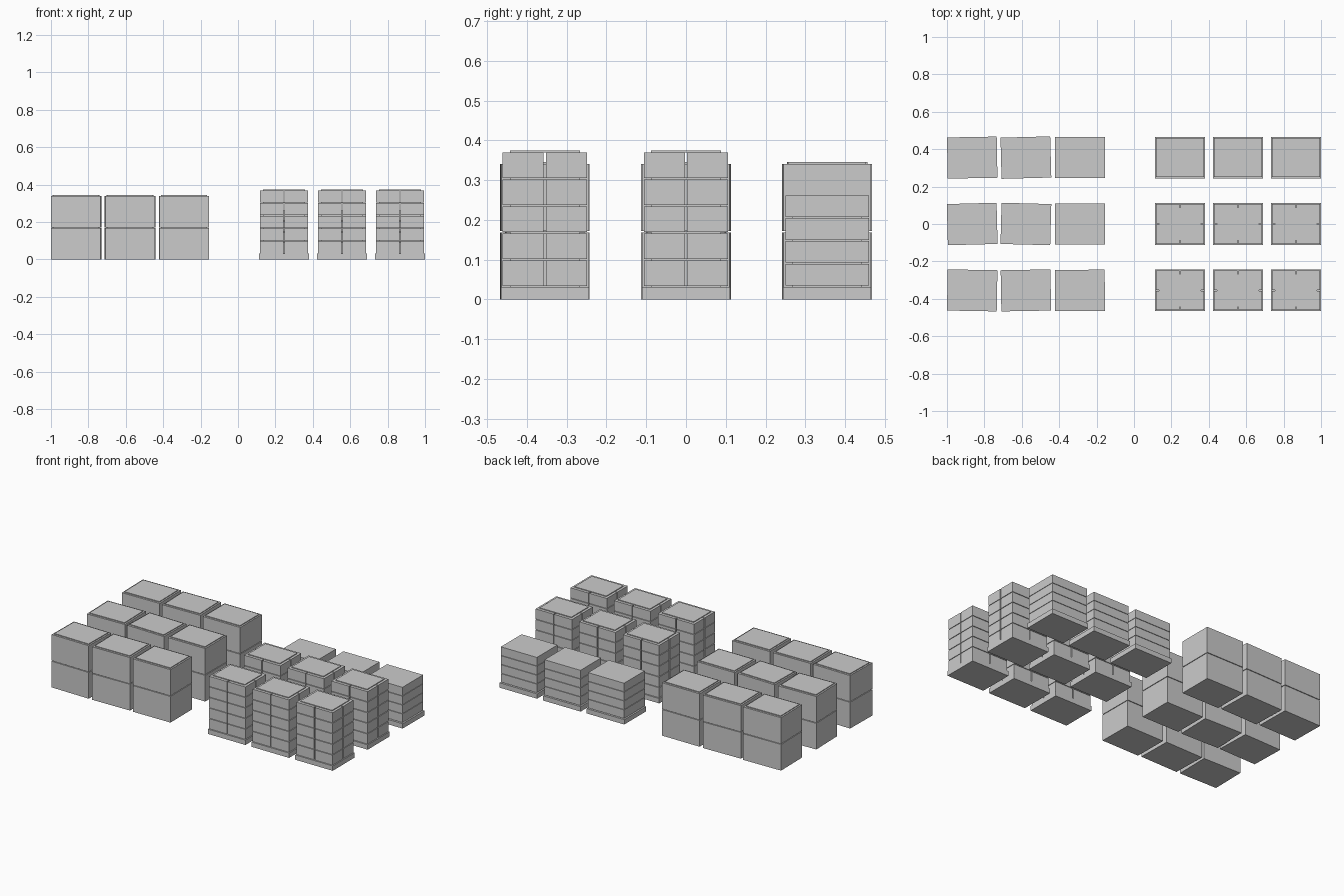
import bpy
from math import radians

if "Cube" in bpy.data.objects:
    bpy.data.objects.remove(bpy.data.objects["Cube"], do_unlink=True)

grey = bpy.data.materials.new("plain grey")
grey.use_nodes = True
colour = (0.6, 0.6, 0.6, 1)
grey.diffuse_color = colour
grey.node_tree.nodes["Principled BSDF"].inputs["Base Color"].default_value = colour


def box(name, x, y, z, sx, sy, sz, turn=0):
    """Flat-faced box standing on height z, centred on x and y."""
    bpy.ops.mesh.primitive_cube_add(size=1, location=(x, y, z + sz / 2),
                                    rotation=(0, 0, radians(turn)))
    ob = bpy.context.object
    ob.name = name
    ob.scale = (sx, sy, sz)
    ob.data.materials.append(grey)
    return ob


ROWS = (-0.355, 0.0, 0.355)
CRATE_COLUMNS = (-0.865, -0.578, -0.289)
PALLET_COLUMNS = (0.246, 0.556, 0.866)
TURNS = ((-1, 1, 0.5), (1.5, -1.5, 0), (1, 1.5, 0))
SHEET = 0.005


# Large crates, two high, each with a thin lid
def crate_stack(x, y, turn):
    for level in range(2):
        z = level * 0.172
        box("crate", x, y, z, 0.266, 0.22, 0.168, turn)
        box("crate_lid", x, y, z + 0.168, 0.246, 0.196, SHEET, turn)


# Pallet with five layers of four small cartons and sheets between
def carton_pallet(x, y):
    box("pallet_base", x, y, 0, 0.267, 0.222, 0.031)
    for layer in range(5):
        z = 0.033 + layer * 0.068
        for sx in (-1, 1):
            for sy in (-1, 1):
                box("carton", x + sx * 0.066, y + sy * 0.0545, z,
                    0.126, 0.103, 0.0645)
        box("layer_sheet", x, y, z + 0.0645, 0.226, 0.176, SHEET)
    box("base_sheet", x, y, 0.03, 0.226, 0.176, SHEET)


# Pallet with four wide trays
def tray_pallet(x, y):
    box("pallet_base", x, y, 0, 0.267, 0.222, 0.031)
    for layer in range(4):
        z = 0.035 + layer * 0.0573
        box("tray_sheet", x, y, z - 0.005, 0.226, 0.176, 0.006)
        box("tray", x, y, z, 0.256, 0.21, 0.0545)


for r, y in enumerate(ROWS):
    for x, turn in zip(CRATE_COLUMNS, TURNS[r]):
        crate_stack(x, y, turn)
    for x in PALLET_COLUMNS:
        if r == 2:
            tray_pallet(x, y)
        else:
            carton_pallet(x, y)
